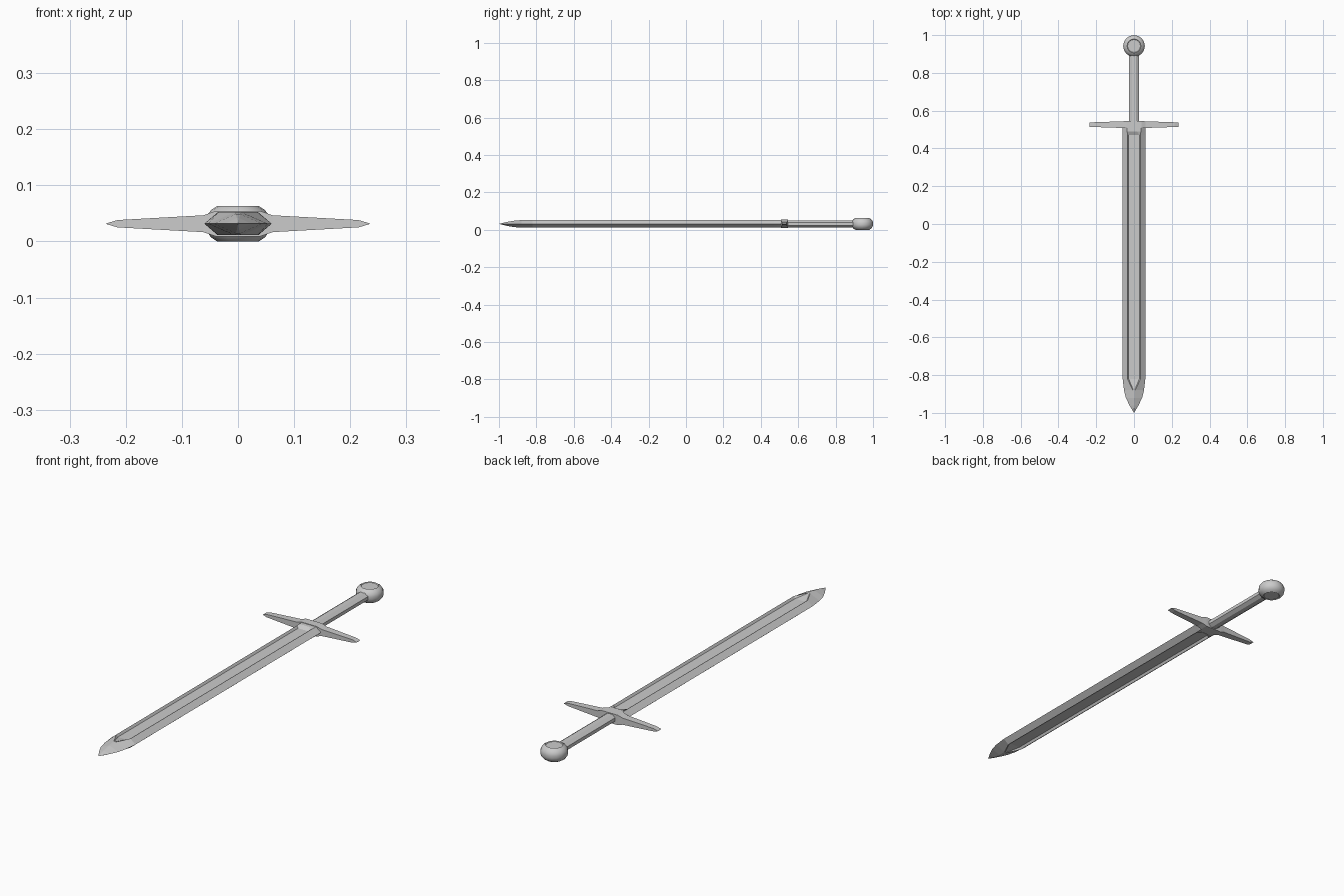
import bpy, bmesh, math

if "Cube" in bpy.data.objects:
    bpy.data.objects.remove(bpy.data.objects["Cube"])

ZC = 0.0315  # mid-plane height of the sword


def loft(name, rings, smooth=False):
    """Skin closed rings of points, capping both ends."""
    bm = bmesh.new()
    rows = [[bm.verts.new(p) for p in ring] for ring in rings]
    n = len(rows[0])
    for a, b in zip(rows, rows[1:]):
        for i in range(n):
            j = (i + 1) % n
            bm.faces.new((a[i], a[j], b[j], b[i]))
    bm.faces.new(rows[0][::-1])
    bm.faces.new(rows[-1])
    bmesh.ops.remove_doubles(bm, verts=bm.verts, dist=1e-5)
    bmesh.ops.recalc_face_normals(bm, faces=bm.faces)
    me = bpy.data.meshes.new(name)
    bm.to_mesh(me)
    bm.free()
    ob = bpy.data.objects.new(name, me)
    bpy.context.collection.objects.link(ob)
    if smooth:
        bpy.ops.object.select_all(action='DESELECT')
        ob.select_set(True)
        bpy.context.view_layer.objects.active = ob
        bpy.ops.object.shade_smooth_by_angle(angle=math.radians(35))
    return ob


# Blade: hexagonal section with a fuller on both faces
def blade_ring(y, w, f, h, g, d):
    top = [(w, 0), (f, h), (g, h - d), (0, h - d), (-g, h - d), (-f, h)]
    low = [(-w, 0), (-f, -h), (-g, d - h), (0, d - h), (g, d - h), (f, -h)]
    return [(x, y, ZC + z) for x, z in top + low]


# y, half width, rim half width, half thickness, fuller half width, fuller depth
blade = [
    (0.52, 0.060, 0.036, 0.0205, 0.016, 0),
    (0.49, 0.060, 0.036, 0.0205, 0.016, 0),
    (0.47, 0.060, 0.035, 0.0205, 0.028, 0.010),
    (-0.82, 0.060, 0.035, 0.0205, 0.028, 0.010),
    (-0.88, 0.053, 0.006, 0.0205, 0.003, 0),
    (-0.92, 0.043, 0.004, 0.0170, 0.002, 0),
    (-0.96, 0.024, 0.002, 0.0100, 0.001, 0),
    (-1.00, 0, 0, 0, 0, 0),
]
loft("blade", [blade_ring(*s) for s in blade])

# Crossguard: tapering arms, thickened block in the middle
half = [(0.040, 0.019, 0.0225), (0.062, 0.0175, 0.0150),
        (0.215, 0.0125, 0.0065), (0.235, 0.0125, 0.0005)]
arms = [(-x, a, b) for x, a, b in half[::-1]] + half
loft("crossguard", [[(x, 0.526 + sy * a, ZC + sz * b)
                     for sy, sz in ((-1, -1), (1, -1), (1, 1), (-1, 1))]
                    for x, a, b in arms])

# Grip: octagonal bar
octagon = [math.radians(22.5 + 45 * i) for i in range(8)]
loft("grip", [[(0.029 * math.cos(t), y, ZC + 0.020 * math.sin(t))
               for t in octagon] for y in (0.53, 0.90)])

# Pommel: rounded disc with shallow recessed faces
side = [(0.034, 0.0285), (0.037, 0.0315), (0.048, 0.0245), (0.0555, 0.0140), (0.0575, 0.0050)]
outline = side + [(r, -z) for r, z in side[::-1]]
N = 16
loft("pommel", [[(r * math.cos(2 * math.pi * i / N),
                  0.9425 + r * math.sin(2 * math.pi * i / N), ZC + z)
                 for i in range(N)] for r, z in outline], smooth=True)
